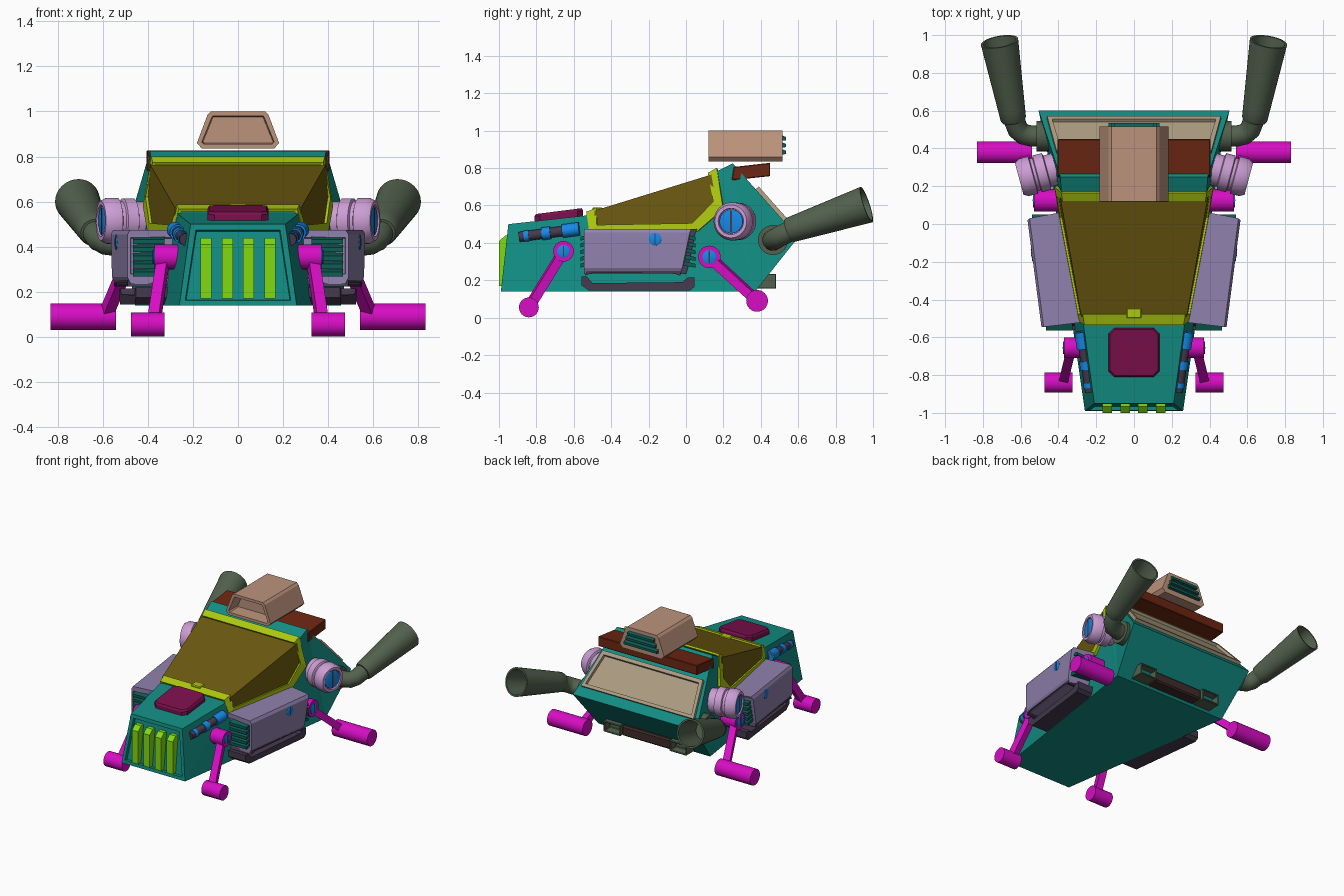
import bpy, bmesh, math
from mathutils import Vector as V

if "Cube" in bpy.data.objects:
    bpy.data.objects.remove(bpy.data.objects["Cube"])

COL = dict(teal=(.006, .27, .23), lime=(.42, .58, .005), gold=(.15, .1, .005), grill=(.22, .7, .005), plum=(.2, .005, .075),
           pink=(.68, .004, .55), pod=(.28, .22, .42), rail=(.06, .042, .075), lilac=(.6, .34, .66), blue=(.008, .25, .8),
           olive=(.085, .12, .075), tan=(.5, .29, .2), rust=(.15, .02, .006), sand=(.42, .34, .22),
           brown=(.05, .025, .023), fin=(.004, .11, .09))
MATS = {}
for k, c in COL.items():
    MATS[k] = bpy.data.materials.new(k)
    MATS[k].diffuse_color = (*c, 1)


def finish(name, bm, col, mirror=False, bevel=0, smooth=False):
    bmesh.ops.recalc_face_normals(bm, faces=bm.faces)
    me = bpy.data.meshes.new(name)
    bm.to_mesh(me)
    bm.free()
    if smooth:
        me.shade_smooth()
        me.set_sharp_from_angle(angle=math.radians(35))
    ob = bpy.data.objects.new(name, me)
    bpy.context.collection.objects.link(ob)
    me.materials.append(MATS[col])
    if bevel:
        b = ob.modifiers.new("bevel", 'BEVEL')
        b.width, b.segments = bevel, 1
    if mirror:
        ob.modifiers.new("mirror", 'MIRROR')
    return ob


def loft(rings, bm=None):
    bm = bm or bmesh.new()
    vs = [[bm.verts.new(p) for p in r] for r in rings]
    n = len(vs[0])
    for a, b in zip(vs, vs[1:]):
        for i in range(n):
            bm.faces.new((a[i], a[(i + 1) % n], b[(i + 1) % n], b[i]))
    bm.faces.new(vs[0])
    bm.faces.new(vs[-1])
    bmesh.ops.recalc_face_normals(bm, faces=bm.faces)
    return bm


def box(x, y, z, bm=None):
    return loft([[(a, y[0], z[0]), (a, y[1], z[0]), (a, y[1], z[1]), (a, y[0], z[1])] for a in x], bm)


def ring(c, ax, r, n):
    ax = V(ax).normalized()
    u = ax.cross(V((0, 0, 1))).normalized()
    w = ax.cross(u)
    o = math.pi / 4 if n == 4 else 0
    return [V(c) + r * (math.cos(o + 2 * math.pi * i / n) * u + math.sin(o + 2 * math.pi * i / n) * w) for i in range(n)]


def lathe(p, ax, prof, n=32, bm=None):
    d = V(ax).normalized()
    return loft([ring(V(p) + d * s, d, r, n) for s, r in prof], bm)


def rod(p, q, r, n=24, bm=None):
    return lathe(p, V(q) - V(p), [(0, r), ((V(q) - V(p)).length, r)], n, bm)


def recess(bm, d, t, depth):
    bm.normal_update()
    f = max(bm.faces, key=lambda f: f.normal.dot(V(d)))
    bmesh.ops.inset_region(bm, faces=[f], thickness=t)
    bmesh.ops.inset_region(bm, faces=[f], thickness=.005)
    off = f.normal * -depth
    for v in f.verts:
        v.co += off


def screw(name, c, ax, r):
    ax = V(ax).normalized()
    finish(name, lathe(c, ax, [(-.02, r), (.004, r), (.006, r * .9)]), 'blue', True, smooth=True)
    s = ax.cross(V((0, 0, 1))) * r * .1
    rings = [[V(c) + ax * h + V((0, 0, z * r * .9)) + k * s for z, k in ((-1, -1), (-1, 1), (1, 1), (1, -1))]
             for h in (0, .008)]
    finish(name + "_slot", loft(rings), 'rail', True)


def side(y, z):
    return .394 + .19 * y - .043 * z


# hull
P = [(.26, -.99, .14), (.21, -.95, .5), (.272, -.5, .55), (.377, .12, .745), (.385, .17, .785), (.39, .25, .825),
     (.505, .6, .43), (.457, .37, .14)]
bm = bmesh.new()
R = [bm.verts.new(p) for p in P]
L = [bm.verts.new((-p[0], p[1], p[2])) for p in P]
for i in range(8):
    j = (i + 1) % 8
    bm.faces.new((R[i], R[j], L[j], L[i]))
for S in (R, L):
    bm.faces.new(S[:3])
    bm.faces.new((S[0], S[2], S[7]))
    for i in range(2, 6):
        bm.faces.new((S[i], S[i + 1], S[7]))
bmesh.ops.recalc_face_normals(bm, faces=bm.faces)
recess(bm, (0, -1, .1), .035, .02)
finish("hull", bm, 'teal')

# canopy glass and its frame
G = [(-.49, .572), (-.49, .475), (.06, .485), (.165, .6), (.135, .765)]
finish("canopy_glass", loft([[(s * (side(y, z) + .003), y, z) for y, z in G] for s in (1, -1)]), 'gold')
O = [(-.53, .56), (-.515, .455), (.06, .46), (.2, .58), (.168, .795)]
I = [(-.475, .58), (-.475, .495), (.035, .505), (.147, .62), (.12, .768)]
bm = bmesh.new()
loops = []
for pts in (O, I):
    right = [(side(y, z) + (-.012 if i in (0, 4) else .006), y, z) for i, (y, z) in enumerate(pts)]
    loops.append([bm.verts.new(p) for p in right + [(-a, b, c) for a, b, c in reversed(right)]])
for i in range(10):
    j = (i + 1) % 10
    bm.faces.new((loops[0][i], loops[0][j], loops[1][j], loops[1][i]))
m = finish("canopy_frame", bm, 'lime').modifiers.new("solid", 'SOLIDIFY')
m.thickness, m.offset = .018, 0
finish("canopy_latch", box((-.04, .04), (-.5, -.445), (.56, .59)), 'lime', bevel=.006)

# nose grill slats and hood panel
bm = bmesh.new()
for x in (-.142, -.047, .047, .142):
    loft([[(a, -1, .17), (a, -1, .41), (a, -.965, .44), (a, -.93, .44), (a, -.93, .17)] for a in (x - .025, x + .025)], bm)
finish("grill_slats", bm, 'grill')
oct8 = [(.135, -.78), (.105, -.81), (-.105, -.81), (-.135, -.78), (-.135, -.58), (-.105, -.55), (.105, -.55), (.135, -.58)]
finish("hood_panel", loft([[(x * k, -.68 + (y + .68) * k, z + .12 * (y + .68)) for x, y in oct8]
                           for z, k in ((.52, 1), (.557, 1), (.57, .94))]), 'plum')

# nose side tubes
p, q = V((.232, -.89, .432)), V((.28, -.57, .475))
finish("nose_tube", rod(p, q, .027), 'rail', True, smooth=True)
bm = bmesh.new()
for a, b, r in ((.08, .16, .03), (.38, .52, .034), (.72, 1, .036)):
    rod(p.lerp(q, a), p.lerp(q, b), r, bm=bm)
finish("nose_tube_bands", bm, 'blue', True, smooth=True)

# legs: hub, arm, foot
for nm, hub, x0, x1, r, foot, f0, f1, fr in (
        ("front_leg", (-.655, .355), .24, .37, .055, (-.84, .055), .325, .475, .053),
        ("rear_leg", (.125, .325), .38, .53, .06, (.38, .09), .54, .83, .058)):
    bm = rod((x0, *hub), (x1, *hub), r)
    rod((x1 - .04, *hub), (f0 + .05, *foot), .035, 4, bm)
    rod((f0, *foot), (f1, *foot), fr, 32, bm)
    finish(nm, bm, 'pink', True, smooth=True)
    screw(nm + "_screw", (x1, *hub), (1, 0, 0), r * .62)

# side pods with vents and lower rails
def pod_ring(z, yb, k=0):
    return [(.49 - k, -.545, z), (.565 - k - (.03 - yb) * .13, yb, z), (.4, yb + .03, z), (.27, -.52, z)]
bm = loft([pod_ring(.235, -.03, .015), pod_ring(.265, -.02), pod_ring(.455, .02), pod_ring(.475, .03, .012)])
recess(bm, (0, -1, 0), .02, .015)
finish("side_pod", bm, 'pod', True)
bm = bmesh.new()
for i in range(5):
    z = .28 + i * .036
    for xa, xb, y, d in ((.325, .465, -.53, -1), (.41, .54, .0, 1)):
        k = .035 if d < 0 else .05
        loft([[(x, y - .02 * d, z), (x, y + k * d, z - .012), (x, y + k * d, z + .008), (x, y - .02 * d, z + .026)]
              for x in (xa, xb)], bm)
finish("pod_vent_fins", bm, 'fin', True)
screw("pod_screw", (.537, -.165, .42), (1, -.13, 0), .034)
prof = [(-.56, .22), (-.56, .175), (-.52, .145), (.02, .145), (.045, .165), (.045, .215), (.01, .215), (-.02, .19),
        (-.5, .185), (-.53, .22)]
finish("lower_rail", loft([[(x + .12 * y, y, z) for y, z in prof] for x in (.36, .52)]), 'rail', True)
finish("pod_skirt", loft([[(x + .12 * y, y, z) for y, z in
       ((-.53, .25), (-.54, .225), (-.5, .24), (-.08, .24), (-.03, .225), (-.03, .25))] for x in (.38, .553)]), 'rail', True)

# side thrusters
ax = V((.966, -.26, 0)).normalized()
finish("side_thruster", lathe((.41, .293, .515), ax,
       [(0, .085), (.05, .085), (.055, .1), (.105, .1), (.11, .088), (.125, .088), (.13, .102), (.18, .102), (.205, .088),
        (.205, .07), (.19, .068)], 40), 'lilac', True, smooth=True)
screw("thruster_screw", V((.41, .293, .515)) + ax * .195, ax, .064)

# big exhausts: flange, elbow and cone
finish("exhaust_flange", rod((.45, .465, .415), (.515, .465, .415), .08, 32), 'olive', True, smooth=True)
path = [V(p) for p in ((.47, .465, .415), (.54, .465, .415), (.585, .475, .42), (.615, .5, .435), (.63, .54, .455),
                       (.64, .59, .48))]
bm = loft([ring(p, path[min(i + 1, 5)] - path[max(i - 1, 0)], .056, 28) for i, p in enumerate(path)])
finish("exhaust_elbow", bm, 'olive', True, smooth=True)
p, q = V((.637, .545, .465)), V((.712, .965, .605))
n = (q - p).length
finish("exhaust_cone", lathe(p, q - p, [(0, .06), (.015, .068), (.07, .072), (n, .1), (n, .088), (n - .25, .068)], 36),
       'olive', True, smooth=True)

# roof scoop with rear fins, and spoiler
sec = [(.16, .835), (.182, .86), (.135, .985), (.12, 1), (-.12, 1), (-.135, .985), (-.182, .86), (-.16, .835)]
bm = loft([[(x, y, z) for x, z in sec] for y in (.12, .515)])
recess(bm, (0, -1, 0), .022, .1)
finish("roof_scoop", bm, 'tan')
bm = bmesh.new()
for i in range(3):
    z, w = .87 + i * .037, .135 - i * .014
    loft([[(x, .5, z), (x, .535, z + .005), (x, .535, z + .022), (x, .5, z + .036)] for x in (-w, w)], bm)
finish("scoop_fins", bm, 'fin')
finish("spoiler", loft([[(x, .245, .735), (x, .255, .806), (x, .45, .828), (x, .45, .757)] for x in (-.405, .405)]),
       'rust', bevel=.004)

# rear sloped hatch
e, f = V((0, .25, .825)), V((0, .6, .43))
nrm = V((0, .395, .35)).normalized()
bm = loft([[e.lerp(f, t) + nrm * h + V((x, 0, 0)) for x, t in ((-.46, .87), (.46, .87), (.41, .35), (-.41, .35))]
           for h in (-.02, .022)])
recess(bm, nrm, .035, .018)
finish("rear_hatch", bm, 'sand')

# lower rear vents
bm = box((.2, .34), (.33, .482), (.155, .235))
recess(bm, (0, 1, 0), .015, .06)
finish("rear_vent", bm, 'olive', True, bevel=.004)
finish("rear_block", box((-.2, .2), (.3, .465), (.155, .23)), 'brown', bevel=.01)

for m in bpy.data.materials:
    if m.users and not m.is_grease_pencil:
        m.use_nodes = True
        m.node_tree.nodes["Principled BSDF"].inputs["Base Color"].default_value = m.diffuse_color
